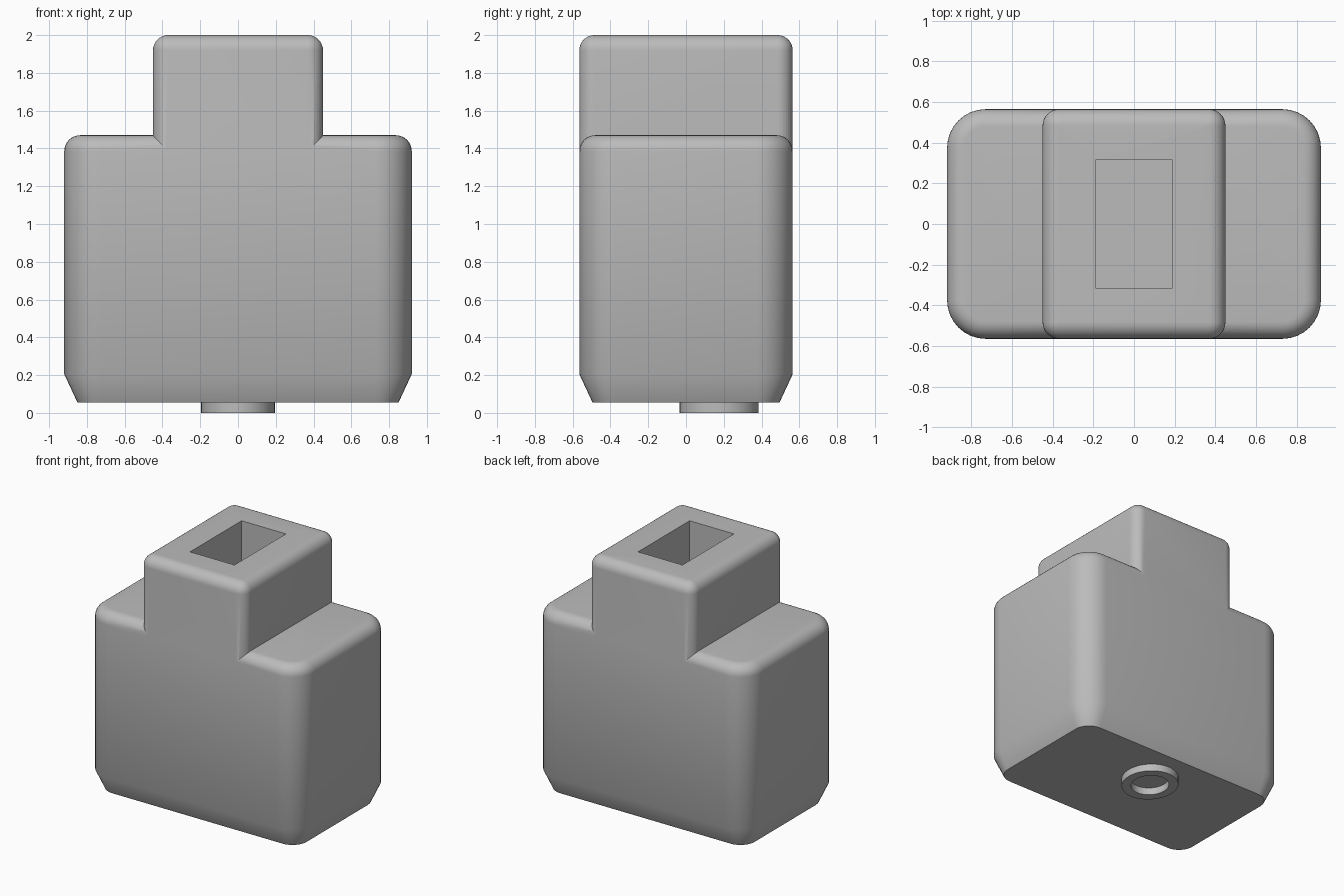
import bpy, bmesh, math

if "Cube" in bpy.data.objects:
    bpy.data.objects.remove(bpy.data.objects["Cube"])

grey = bpy.data.materials.new("plain grey")
grey.diffuse_color = (0.5, 0.5, 0.5, 1)
grey.use_nodes = True
grey.node_tree.nodes["Principled BSDF"].inputs["Base Color"].default_value = grey.diffuse_color
SEG = 8


def outline(hx, hy, r, z):
    """Rounded rectangle as a list of points, counter-clockwise."""
    pts = []
    for i, (sx, sy) in enumerate([(1, 1), (-1, 1), (-1, -1), (1, -1)]):
        for k in range(SEG + 1):
            a = math.pi / 2 * (i + k / SEG)
            pts.append((sx * (hx - r) + r * math.cos(a),
                        sy * (hy - r) + r * math.sin(a), z))
    return pts


def loft(name, rings):
    """Closed solid through a stack of outlines."""
    bm = bmesh.new()
    rows = [[bm.verts.new(p) for p in ring] for ring in rings]
    n = len(rows[0])
    for lo, hi in zip(rows, rows[1:]):
        for i in range(n):
            j = (i + 1) % n
            bm.faces.new((lo[i], lo[j], hi[j], hi[i]))
    bm.faces.new(rows[0][::-1])
    bm.faces.new(rows[-1])
    return finish(name, bm)


def finish(name, bm):
    bmesh.ops.recalc_face_normals(bm, faces=bm.faces)
    me = bpy.data.meshes.new(name)
    bm.to_mesh(me)
    bm.free()
    me.materials.append(grey)
    ob = bpy.data.objects.new(name, me)
    bpy.context.collection.objects.link(ob)
    return ob


def block(name, hx, hy, corner, top_r, z_top, lower):
    """Rounded block; lower holds (inset, z) pairs, the top edge is a fillet."""
    steps = lower + [(top_r * (1 - math.cos(a)), z_top - top_r + top_r * math.sin(a))
                     for a in (math.pi / 2 * k / SEG for k in range(SEG + 1))]
    return loft(name, [outline(hx - d, hy - d, max(corner - d, 0.003), z)
                       for d, z in steps])


def boolean(ob, tool, operation):
    mod = ob.modifiers.new(operation.lower(), 'BOOLEAN')
    mod.object, mod.operation, mod.solver = tool, operation, 'EXACT'
    bpy.context.view_layer.objects.active = ob
    bpy.ops.object.modifier_apply(modifier=mod.name)
    bpy.data.objects.remove(tool, do_unlink=True)


def smooth(ob):
    bpy.ops.object.select_all(action='DESELECT')
    ob.select_set(True)
    bpy.context.view_layer.objects.active = ob
    bpy.ops.object.shade_smooth_by_angle(angle=math.radians(25))


# Main block with tapered foot, joined to the narrower neck
body = block("body", 0.92, 0.565, 0.19, 0.085, 1.47, [(0.07, 0.055), (0, 0.205)])
neck = block("neck", 0.45, 0.5648, 0.081, 0.08, 2.0, [(0, 1.2)])
boolean(body, neck, 'UNION')

# Rectangular socket in the top
bm = bmesh.new()
bmesh.ops.create_cube(bm, size=1)
for v in bm.verts:
    v.co = (v.co.x * 0.38, v.co.y * 0.63, 1.6 + v.co.z * 1.2)
boolean(body, finish("socket_cutter", bm), 'DIFFERENCE')
smooth(body)

# Plain raised ring under the base
bm = bmesh.new()
N = 48
profile = [(0.195, 0.0), (0.195, 0.06), (0.13, 0.06), (0.13, 0.0)]
rows = [[bm.verts.new((r * math.cos(2 * math.pi * i / N),
                       0.175 + 1.07 * r * math.sin(2 * math.pi * i / N), z))
         for i in range(N)] for r, z in profile]
for a, b in zip(rows, rows[1:] + rows[:1]):
    for i in range(N):
        j = (i + 1) % N
        bm.faces.new((a[i], a[j], b[j], b[i]))
smooth(finish("base_ring", bm))
